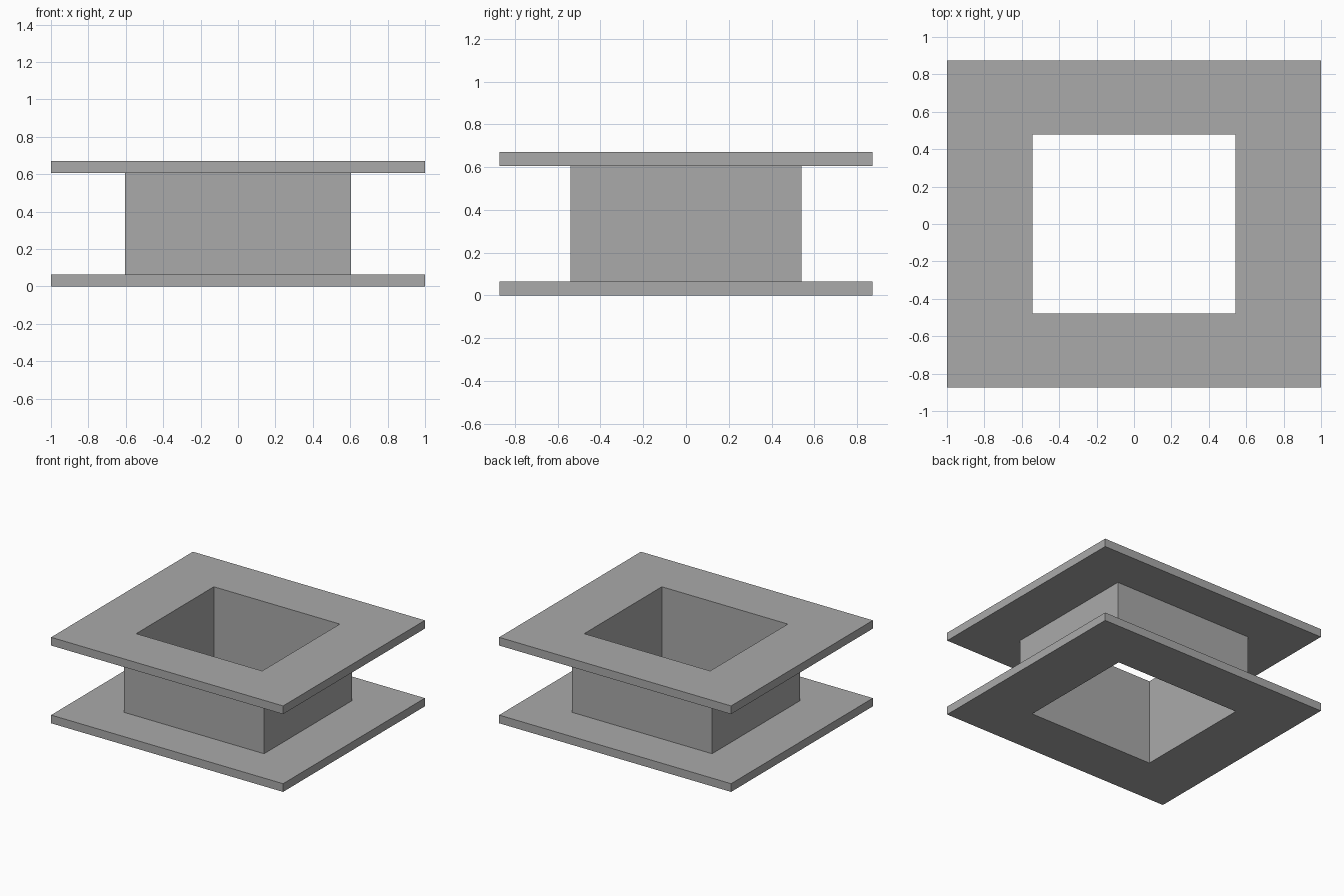
import bpy
import bmesh

# Remove the default cube
cube = bpy.data.objects.get("Cube")
if cube:
    bpy.data.objects.remove(cube, do_unlink=True)

# Plain grey material
GREY = (0.4, 0.4, 0.4, 1.0)
grey = bpy.data.materials.new("plain grey")
grey.use_nodes = True
grey.diffuse_color = GREY
grey.node_tree.nodes["Principled BSDF"].inputs["Base Color"].default_value = GREY

# Half sizes in x and y of the flanges, tube wall and bore
FLANGE = (1.0, 0.873)
WALL = (0.603, 0.54)
BORE = (0.543, 0.478)
HEIGHT = 0.67
THICK = 0.064


def rectangle(bm, half, z):
    """One rectangular ring of vertices."""
    x, y = half
    return [bm.verts.new((sx * x, sy * y, z))
            for sx, sy in ((-1, -1), (1, -1), (1, 1), (-1, 1))]


def sweep(name, profile):
    """Join a closed profile of rectangles into one hollow solid."""
    bm = bmesh.new()
    rings = [rectangle(bm, half, z) for half, z in profile]
    for a, b in zip(rings, rings[1:] + rings[:1]):
        for i in range(4):
            j = (i + 1) % 4
            bm.faces.new((a[i], a[j], b[j], b[i]))
    bmesh.ops.recalc_face_normals(bm, faces=bm.faces)
    mesh = bpy.data.meshes.new(name)
    bm.to_mesh(mesh)
    bm.free()
    mesh.materials.append(grey)
    obj = bpy.data.objects.new(name, mesh)
    bpy.context.collection.objects.link(obj)
    return obj


# Spool: lower flange, tube wall, upper flange, then back down the bore
sweep("flanged_square_duct", [
    (BORE, 0), (FLANGE, 0), (FLANGE, THICK), (WALL, THICK),
    (WALL, HEIGHT - THICK), (FLANGE, HEIGHT - THICK),
    (FLANGE, HEIGHT), (BORE, HEIGHT),
])
